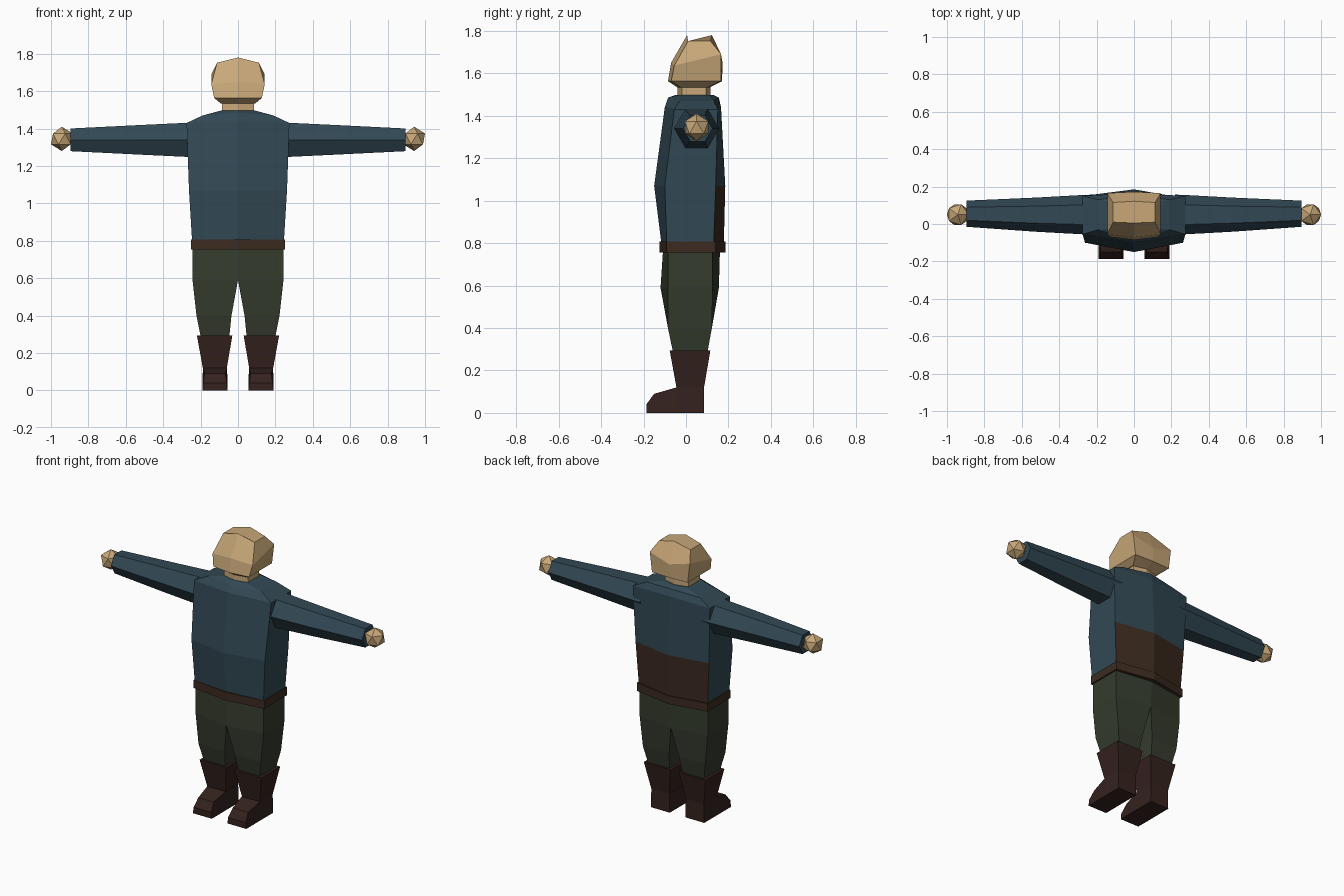
import bpy, bmesh

if "Cube" in bpy.data.objects:
    bpy.data.objects.remove(bpy.data.objects["Cube"])


def material(name, rgb):
    m = bpy.data.materials.new(name)
    m.diffuse_color = (*rgb, 1)
    m.use_nodes = True
    m.node_tree.nodes["Principled BSDF"].inputs["Base Color"].default_value = m.diffuse_color
    return m


SKIN = material("skin", (0.58, 0.39, 0.19))
BLUE = material("blue_cloth", (0.032, 0.066, 0.09))
GREEN = material("green_cloth", (0.036, 0.045, 0.027))
BROWN = material("brown_leather", (0.045, 0.024, 0.014))
BOOT = material("boot_leather", (0.035, 0.016, 0.013))


def loft(name, rings, mat, caps=True):
    """Skin a list of equal-length point loops."""
    bm = bmesh.new()
    loops = [[bm.verts.new(p) for p in r] for r in rings]
    n = len(loops[0])
    for a, b in zip(loops, loops[1:]):
        for i in range(n):
            j = (i + 1) % n
            bm.faces.new((a[i], a[j], b[j], b[i]))
    if caps:
        bm.faces.new(loops[0][::-1])
        bm.faces.new(loops[-1])
    bmesh.ops.recalc_face_normals(bm, faces=bm.faces)
    me = bpy.data.meshes.new(name)
    bm.to_mesh(me)
    bm.free()
    me.materials.append(mat)
    ob = bpy.data.objects.new(name, me)
    bpy.context.collection.objects.link(ob)
    return ob


def hexa(w, front, sf, sb, back, z, zc=None, zb=None):
    """Six-sided body ring: ridge at front and back, flat flanks.
    z = flank height, zc = ridge height, zb = rear flank height."""
    zc = z if zc is None else zc
    zb = z if zb is None else zb
    return [(0, front, zc), (w, sf, z), (w, sb, zb),
            (0, back, zc), (-w, sb, zb), (-w, sf, z)]


def quad(s, x0, x1, y0, y1, z):
    return [(s * x0, y0, z), (s * x1, y0, z), (s * x1, y1, z), (s * x0, y1, z)]


# Torso, with a brown lower back panel
torso = loft("torso", [
    hexa(0.245, -0.115, -0.09, 0.13, 0.178, 0.79),
    hexa(0.262, -0.15, -0.10, 0.14, 0.185, 1.07),
    hexa(0.275, -0.10, -0.055, 0.15, 0.165, 1.43, 1.44),
    hexa(0.19, -0.085, -0.03, 0.13, 0.155, 1.47, 1.485),
    hexa(0.085, -0.05, -0.03, 0.11, 0.13, 1.498),
], BLUE)
torso.data.materials.append(BROWN)
for p in torso.data.polygons:
    if p.center.y > 0.14 and p.center.z < 1.07:
        p.material_index = 1

# Belt, hips
loft("belt", [hexa(0.252, -0.126, -0.092, 0.14, 0.185, z) for z in (0.755, 0.807)], BROWN)
loft("hips", [
    hexa(0.243, -0.108, -0.085, 0.125, 0.16, 0.77),
    hexa(0.243, -0.12, -0.085, 0.125, 0.155, 0.59),
], GREEN, caps=False)

# Neck and head
loft("neck", [hexa(0.085, -0.04, -0.02, 0.095, 0.115, z) for z in (1.47, 1.545)], SKIN)
loft("head", [
    hexa(0.09, -0.04, -0.025, 0.10, 0.11, 1.533),
    hexa(0.127, -0.085, -0.07, 0.165, 0.17, 1.563),
    hexa(0.143, -0.07, -0.055, 0.165, 0.172, 1.637, 1.65, 1.69),
    hexa(0.112, 0.005, 0.01, 0.115, 0.122, 1.752, 1.78),
], SKIN)

for s, side in ((1, "left"), (-1, "right")):
    # Sleeve: tapering hexagonal tube
    rings = []
    for x, r, y, z in ((0.22, 0.107, 0.05, 1.34), (0.275, 0.105, 0.05, 1.34),
                       (0.53, 0.091, 0.05, 1.34), (0.895, 0.07, 0.055, 1.34)):
        h = r * 0.866
        rings.append([(s * x, y + dy * r, z + dz * h) for dy, dz in
                      ((-1, 0), (-0.5, 1), (0.5, 1), (1, 0), (0.5, -1), (-0.5, -1))])
    loft(side + "_arm", rings, BLUE)

    # Hand
    bpy.ops.mesh.primitive_ico_sphere_add(subdivisions=1, radius=0.065,
                                          location=(s * 0.942, 0.05, 1.345))
    hand = bpy.context.object
    hand.name = side + "_hand"
    hand.data.materials.append(SKIN)

    # Trouser leg
    loft(side + "_leg", [
        [(0, -0.12, 0.59), (s * 0.243, -0.085, 0.59), (s * 0.243, 0.125, 0.59), (0, 0.155, 0.59)],
        quad(s, 0.035, 0.222, -0.085, 0.122, 0.40),
        quad(s, 0.047, 0.198, -0.06, 0.10, 0.28),
    ], GREEN, caps=False)

    # Boot shaft
    loft(side + "_boot_shaft", [
        quad(s, 0.03, 0.22, -0.077, 0.115, 0.295),
        quad(s, 0.06, 0.188, -0.045, 0.085, 0.12),
    ], BOOT)

    # Boot foot, swept heel to toe
    foot = []
    for y, top, inset in ((0.085, 0.12, 0.002), (-0.045, 0.12, 0.002),
                          (-0.15, 0.09, 0.012), (-0.187, 0.04, 0.004)):
        a, b = 0.056, 0.19
        foot.append([(s * a, y, 0), (s * b, y, 0),
                     (s * (b - inset), y, top), (s * (a + inset), y, top)])
    loft(side + "_boot_foot", foot, BOOT)
